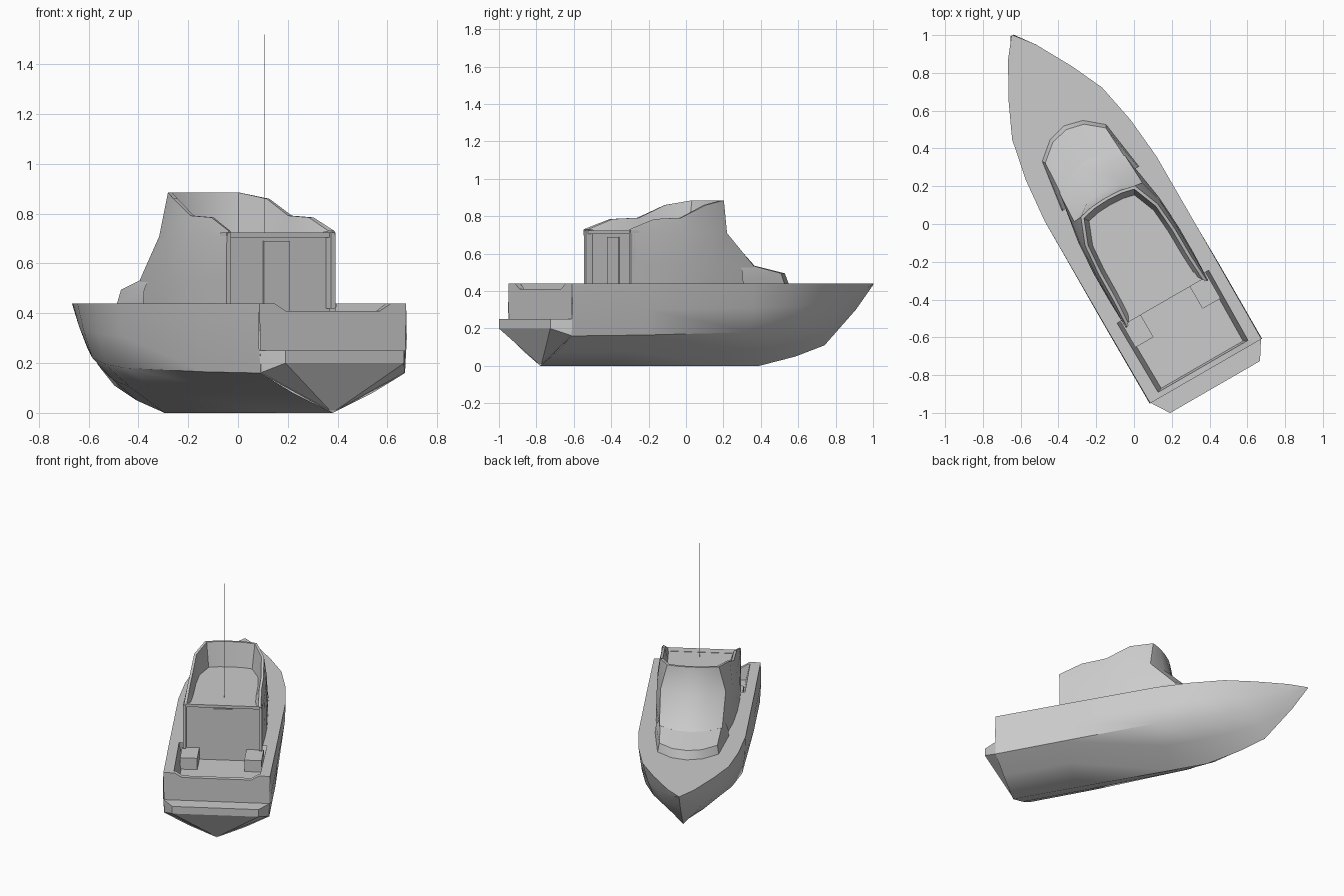
import bpy, bmesh, math
from mathutils import Matrix

if "Cube" in bpy.data.objects:
    bpy.data.objects.remove(bpy.data.objects["Cube"])

# boat is built along +y, then turned 30 degrees
PLACE = Matrix.Rotation(math.radians(30), 4, 'Z') @ Matrix.Translation((-0.06, 0, 0))


def finish(name, bm, angle=35):
    bmesh.ops.remove_doubles(bm, verts=bm.verts, dist=0.0005)
    bmesh.ops.recalc_face_normals(bm, faces=bm.faces)
    bm.transform(PLACE)
    me = bpy.data.meshes.new(name)
    bm.to_mesh(me)
    bm.free()
    ob = bpy.data.objects.new(name, me)
    bpy.context.collection.objects.link(ob)
    bpy.ops.object.select_all(action='DESELECT')
    ob.select_set(True)
    bpy.context.view_layer.objects.active = ob
    bpy.ops.object.shade_smooth_by_angle(angle=math.radians(angle))
    return ob


def both(half):
    """Starboard half-path ending on (or near) the centreline -> full path."""
    other = [(-x, y, z) for x, y, z in reversed(half)]
    return half + (other[1:] if abs(half[-1][0]) < 1e-6 else other)


def loft(bm, rows):
    vs = [[bm.verts.new(p) for p in r] for r in rows]
    for a, b in zip(vs, vs[1:]):
        for i in range(len(a) - 1):
            bm.faces.new((a[i], a[i + 1], b[i + 1], b[i]))
    return vs


def box(name, x, y, z):
    bm = bmesh.new()
    bmesh.ops.create_cube(bm, size=1)
    for v in bm.verts:
        v.co = [(r[0] + r[1]) / 2 + c * (r[1] - r[0]) for c, r in zip(v.co, (x, y, z))]
    return finish(name, bm)


# hull: station y, gunwale half width, chine half width, chine z, keel z
stations = [(-0.865, .34, .335, .16, 0), (-0.41, .342, .335, .165, 0),
            (0.25, .342, .32, .18, 0), (0.486, .32, .275, .195, 0),
            (0.71, .275, .205, .22, .05), (0.89, .192, .125, .26, .11),
            (1.083, .085, .04, .36, .30), (1.188, .003, .001, .435, .43)]
bm = bmesh.new()
rows = [both([(g, y, .44), ((g + c) / 2 + .006, y, (cz + .44) / 2), (c, y, cz),
              (c * .55, y, kz + (cz - kz) * .5), (0, y, kz)])
        for y, g, c, cz, kz in stations]
vs = loft(bm, rows)
bm.faces.new(vs[-1])
finish("hull", bm, 50)

# flat deck forward of the cockpit
bm = bmesh.new()
edge = [(g, y, .44) for y, g, *_ in stations[1:]]
bm.faces.new([bm.verts.new(p) for p in both(edge)])
finish("deck", bm)

# transom with a lowered middle
bm = bmesh.new()
back = both([(0.0001, -.865, 0), (.335, -.865, .16), (.34, -.865, .44),
             (.27, -.865, .44), (.22, -.865, .41)])
bm.faces.new([bm.verts.new(p) for p in back])
finish("transom", bm)

# cockpit coaming, inner walls and floor
bm = bmesh.new()
vs = loft(bm, [both([(.342, -.41, .44), (.34, -.865, .44), (.27, -.865, .44), (.22, -.865, .41)]),
               both([(.28, -.41, .44), (.275, -.835, .44), (.265, -.835, .44), (.22, -.835, .41)]),
               both([(.255, -.41, .33), (.25, -.825, .33), (.24, -.825, .33), (.2, -.825, .33)])])
bm.faces.new(vs[-1])
finish("cockpit", bm)

# wedge-shaped swim platform
bm = bmesh.new()
for p in both([(.34, -.86, .25), (.335, -.86, .16), (.275, -.962, .25),
               (.275, -.962, .2), (0, -.86, 0)]):
    bm.verts.new(p)
bmesh.ops.convex_hull(bm, input=bm.verts)
finish("swim_platform", bm, 20)

# low trunk in front of the windscreen
bm = bmesh.new()
loft(bm, [both([(.235, .25, .44), (.195, .53, .44), (.1, .61, .44), (0, .635, .44)]),
          both([(.23, .25, .495), (.185, .515, .495), (.095, .59, .495), (0, .612, .495)]),
          both([(.21, .25, .535), (.195, .337, .535), (.1, .40, .535), (0, .42, .535)])])
finish("trunk", bm)

# cabin sides, windscreen, and open upper bridge
base = [(.252, -.44), (.257, -.29), (.257, -.13), (.245, .06), (.2, .337), (.1, .40), (0, .42)]
belt = [(.252, -.452), (.252, -.29), (.25, -.13), (.24, .05), (.208, .168), (.1, .222), (0, .235)]
rim = [(.245, -.456, .73), (.237, -.30, .785), (.235, -.13, .792), (.222, .03, .86),
       (.165, .173, .885), (.09, .19, .885), (0, .195, .885)]
bm = bmesh.new()
vs = loft(bm, [both([(x, y, .44) for x, y in base]),
               both([(x, y, .535) for x, y in base]),
               both([(x, y, .71) for x, y in belt]),
               both(rim),
               both([(x * .93, (y + .1) * .95 - .1, z) for x, y, z in rim]),
               both([(x * .84, (y + .1) * .85 - .1, .722) for x, y, z in rim])])
bm.faces.new(vs[-1])
finish("cabin", bm)

# aft bulkhead, eave, door and wing posts
box("aft_bulkhead", (-.25, .25), (-.41, -.39), (.33, .715))
box("roof_eave", (-.245, .245), (-.435, -.38), (.705, .724))
box("door", (-.06, .06), (-.418, -.405), (.335, .69))
for s in (-1, 1):
    xs = sorted((s * .232, s * .252))
    box("wing_post", xs, (-.45, -.40), (.42, .725))
    # side steps in the cockpit
    box("side_step", sorted((s * .15, s * .26)), (-.57, -.41), (.33, .41))

# hair-thin antenna
box("antenna", (-.0008, .0008), (-.315, -.3134), (.72, 1.52))
